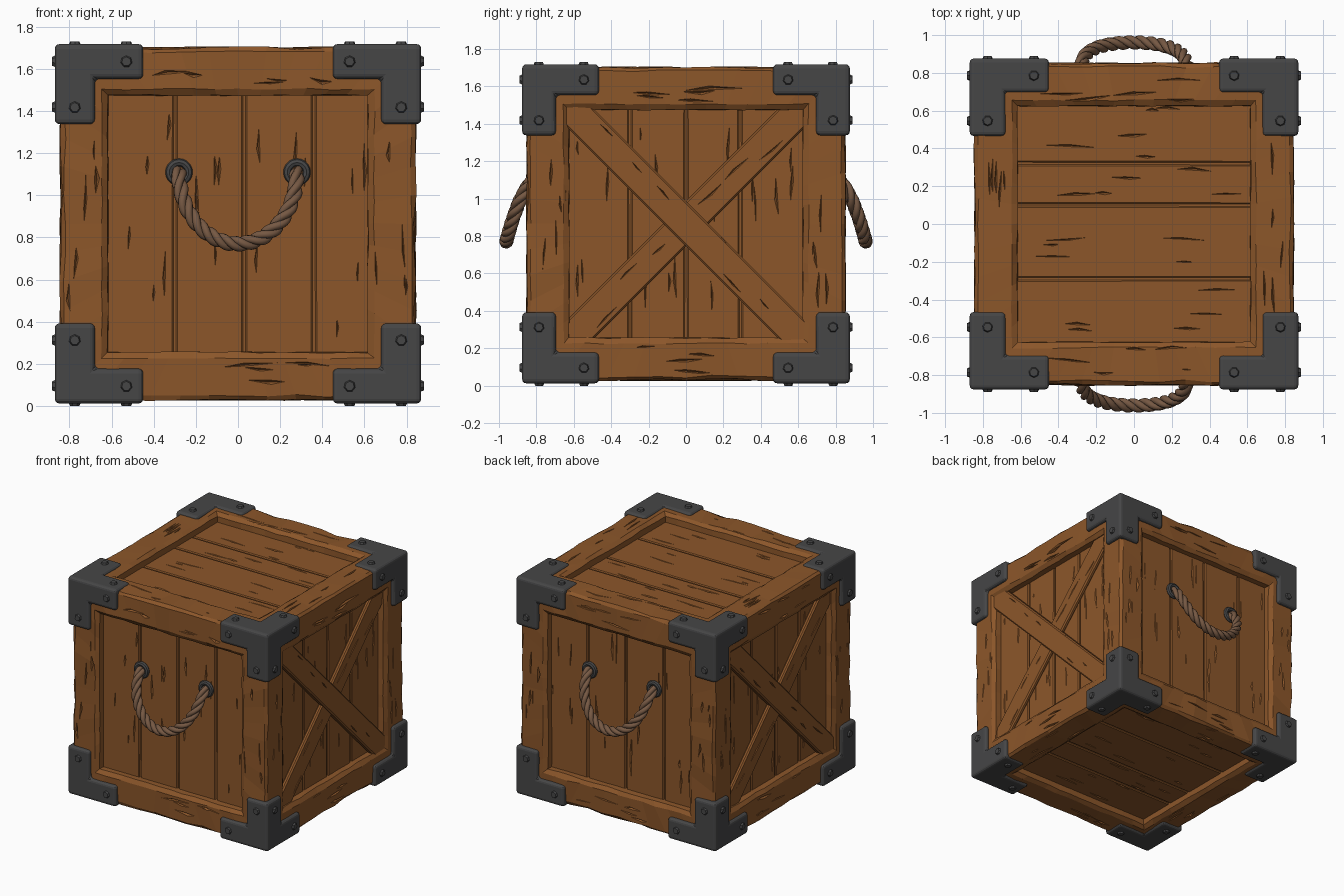
import bpy, bmesh, math, random
from mathutils import Matrix, Vector

random.seed(7)
rnd = random.uniform
if "Cube" in bpy.data.objects:
    bpy.data.objects.remove(bpy.data.objects["Cube"])

MID = 0.865                              # height of the crate centre
HALF = Vector((0.845, 0.853, 0.838))     # half size of the timber frame
METAL = Vector((0.870, 0.876, 0.853))    # half size over the brackets
DEPTH = 0.065                            # recess of the planks
OPEN = 0.64                              # half size of the plank panels


def material(name, rgb, roughness=0.8):
    m = bpy.data.materials.new(name)
    m.use_nodes = True
    m.diffuse_color = (*rgb, 1)
    node = m.node_tree.nodes["Principled BSDF"]
    node.inputs["Base Color"].default_value = (*rgb, 1)
    node.inputs["Roughness"].default_value = roughness
    return m


wood = material("brown wood", (0.262, 0.094, 0.023))
iron = material("dark iron", (0.061, 0.061, 0.062), 0.6)
hemp = material("rope brown", (0.18, 0.098, 0.056))


def finish(name, bm, mat, bevel=0, segments=1):
    bmesh.ops.recalc_face_normals(bm, faces=bm.faces)
    mesh = bpy.data.meshes.new(name)
    bm.to_mesh(mesh)
    bm.free()
    mesh.materials.append(mat)
    ob = bpy.data.objects.new(name, mesh)
    ob.location.z = MID
    bpy.context.collection.objects.link(ob)
    if bevel:
        mod = ob.modifiers.new("bevel", "BEVEL")
        mod.width, mod.segments = bevel, segments
    return ob


def carve(ob, bm):
    """Cut the splits collected in bm out of a wooden part."""
    cutter = finish(ob.name + "_split_cutter", bm, wood)
    cutter.hide_render = True
    cutter.hide_set(True)
    mod = ob.modifiers.new("splits", "BOOLEAN")
    mod.object, mod.operation, mod.solver, mod.use_self = cutter, "DIFFERENCE", "EXACT", True


def split(bm, frame, u, v, w, turn, length, width, depth):
    """Crooked, tapering wedge that opens a split along the grain."""
    m = frame @ Matrix.Translation((u, v, w)) @ Matrix.Rotation(turn, 4, "Z")
    bend = rnd(-0.7, 0.7) * width
    outline = ((-0.5, 0), (0.05, bend - width / 2), (0.5, bend / 2), (-0.1, bend + width / 2))
    rim = [bm.verts.new(m @ Vector((x * length, y, 0.008))) for x, y in outline]
    apex = bm.verts.new(m @ Vector((0, bend, -depth)))
    bm.faces.new(rim)
    for a, b in zip(rim, rim[1:] + rim[:1]):
        bm.faces.new((b, a, apex))


def box(bm, frame, centre, size, turn=0):
    m = frame @ Matrix.Translation(centre) @ Matrix.Rotation(turn, 4, "Z")
    bmesh.ops.create_cube(bm, size=1, matrix=m @ Matrix.Diagonal((*size, 1)))


def side_frame(u, v):
    """Local axes of one crate side; origin in the middle of its outer face."""
    u, v = Vector(u), Vector(v)
    n = u.cross(v)
    m = Matrix((u, v, n)).transposed().to_4x4()
    m.translation = Vector(n[i] * HALF[i] for i in range(3))
    return m


X, Y, Z = (1, 0, 0), (0, 1, 0), (0, 0, 1)
NX, NY = (-1, 0, 0), (0, -1, 0)
FRONT_SEAMS, SIDE_SEAMS, TOP_SEAMS = (-0.3, 0.03, 0.36), (-0.3, 0, 0.29), (-0.29, 0.1, 0.32)
SIDES = {
    "front": (side_frame(X, Z), FRONT_SEAMS),
    "back": (side_frame(NX, Z), FRONT_SEAMS),
    "left": (side_frame(Y, Z), SIDE_SEAMS),
    "right": (side_frame(NY, Z), SIDE_SEAMS),
    "top": (side_frame(Y, NX), TOP_SEAMS),
    "bottom": (side_frame(NY, NX), TOP_SEAMS),
}
UP = math.pi / 2

# Timber frame: block with a mitred, chamfered and recessed opening on every side
bm = bmesh.new()
bmesh.ops.create_cube(bm, size=2, matrix=Matrix.Diagonal((*HALF, 1)))
bmesh.ops.bevel(bm, geom=bm.edges[:], offset=0.018, segments=1, affect="EDGES")
panels = [f for f in bm.faces if f.calc_area() > 1]
for inset, depth in ((0.18, 0), (0.03, -0.02), (0.002, 0.008 - DEPTH)):
    bmesh.ops.inset_individual(bm, faces=panels, thickness=inset, depth=depth,
                               use_even_offset=True)
long_edges = [e for e in bm.edges if e.calc_length() > 1]
bmesh.ops.subdivide_edges(bm, edges=long_edges, cuts=11, use_grid_fill=True)
# Worn, uneven edges
for v in bm.verts:
    reach = sorted(abs(v.co[i]) / HALF[i] for i in range(3))
    if reach[2] > 0.95:
        v.co += Vector(rnd(-0.004, 0.004) for _ in range(3))
    if reach[1] > 0.95:
        v.co *= 1 - random.choice((0, 0, 0.003, 0.009))
timber = finish("timber_frame", bm, wood)

# Splits along the beams
cuts = bmesh.new()
for frame, seams in SIDES.values():
    for s in (-1, 1):
        for _ in range(5):
            split(cuts, frame, s * rnd(0.65, 0.81), rnd(-0.4, 0.4), 0,
                  UP + rnd(-0.1, 0.1), rnd(0.12, 0.4), rnd(0.014, 0.032), 0.016)
            split(cuts, frame, rnd(-0.4, 0.4), s * rnd(0.65, 0.8), 0,
                  rnd(-0.1, 0.1), rnd(0.12, 0.4), rnd(0.014, 0.032), 0.016)
carve(timber, cuts)

# Planks behind each opening
for name, (frame, seams) in SIDES.items():
    bm, cuts = bmesh.new(), bmesh.new()
    edges = (-OPEN, *seams, OPEN)
    for a, b in zip(edges, edges[1:]):
        box(bm, frame, ((a + b) / 2, 0, -DEPTH - 0.02), (b - a - 0.012, 2 * OPEN, 0.04),
            rnd(-0.003, 0.003))
        for _ in range(5):
            split(cuts, frame, rnd(a + 0.03, b - 0.03), rnd(-0.5, 0.5), -DEPTH,
                  UP + rnd(-0.06, 0.06), rnd(0.12, 0.45), rnd(0.014, 0.032), 0.011)
    carve(finish(name + "_planks", bm, wood, 0.007), cuts)

# Crossed braces on the left and right sides
for name in ("left", "right"):
    frame = SIDES[name][0]
    for part, turn, drop in (("upper", -UP / 2, 0.012), ("lower", UP / 2, 0.03)):
        bm, cuts = bmesh.new(), bmesh.new()
        thick = DEPTH - drop
        box(bm, frame, (0, 0, -drop - thick / 2), (1.86, 0.17, thick), turn)
        for along in (-0.65, -0.4, -0.2, 0.2, 0.4, 0.6):
            p = Matrix.Rotation(turn, 2) @ Vector((along, rnd(-0.07, 0.07)))
            split(cuts, frame, p.x, p.y, -drop, turn + rnd(-0.08, 0.08),
                  rnd(0.12, 0.35), rnd(0.012, 0.025), 0.012)
        carve(finish(f"{name}_{part}_brace", bm, wood, 0.01), cuts)

# Iron corner brackets: a corner block with an arm along each axis, plus bolts
WIDTH = Vector((0.19, 0.18, 0.165))
ARM = Vector((0.42, 0.41, 0.38))
brackets, bolts = bmesh.new(), bmesh.new()
for sx in (-1, 1):
    for sy in (-1, 1):
        for sz in (-1, 1):
            flip = Matrix.Diagonal((sx, sy, sz, 1))
            made = bmesh.ops.create_cube(brackets, size=1, matrix=Matrix.Translation(
                METAL - WIDTH / 2) @ Matrix.Diagonal((*WIDTH, 1)))["verts"]
            block = {f for v in made for f in v.link_faces}
            for f in block:
                f.normal_update()
            corner = set(made)
            for f in [f for f in block if sum(f.normal) < 0]:
                axis = max(range(3), key=lambda i: -f.normal[i])
                tip = bmesh.ops.extrude_discrete_faces(brackets, faces=[f])["faces"][0]
                for v in tip.verts:
                    v.co[axis] -= ARM[axis] - WIDTH[axis]
                corner.update(tip.verts)
            bmesh.ops.transform(brackets, matrix=flip, verts=list(corner))
            for k in range(3):
                for arm in {0, 1, 2} - {k}:
                    p = METAL - WIDTH / 2
                    p[arm] = METAL[arm] - ARM[arm] + 0.08
                    p[k] = METAL[k]
                    n = Vector((0, 0, 0))
                    n[k] = 1
                    p, n = flip @ p, flip @ n
                    bmesh.ops.create_cone(
                        bolts, cap_ends=True, segments=7, radius1=0.034, radius2=0.022,
                        depth=0.026, matrix=Matrix.Translation(p)
                        @ n.to_track_quat("Z", "Y").to_matrix().to_4x4())
bmesh.ops.remove_doubles(brackets, verts=brackets.verts, dist=0.0005)
finish("corner_brackets", brackets, iron, 0.022, 3)
finish("bracket_bolts", bolts, iron)

# Rope handles: three twisted strands hanging between two iron eyelets
GRIP, HANG = 0.28, 0.245


def rope_path(t):
    s = max(math.sin(math.pi * t), 0)
    return Vector((-GRIP * math.cos(math.pi * t), -0.78 - 0.181 * s ** 0.5, HANG - 0.34 * s))


def rope_handle(name, spin):
    data = bpy.data.curves.new(name, "CURVE")
    data.dimensions = "3D"
    data.bevel_depth, data.bevel_resolution, data.use_fill_caps = 0.019, 2, True
    data.materials.append(hemp)
    steps, turns = 130, 5
    pts = [rope_path(i / steps) for i in range(steps + 1)]
    for strand in range(3):
        spline = data.splines.new("POLY")
        spline.points.add(steps)
        side = Vector(X)
        for i, p in enumerate(pts):
            t = (pts[min(i + 1, steps)] - pts[max(i - 1, 0)]).normalized()
            side = (side - t * side.dot(t)).normalized()
            a = math.tau * (turns * i / steps + strand / 3)
            q = p + 0.019 * (side * math.cos(a) + t.cross(side) * math.sin(a))
            spline.points[i].co = (*q, 1)
        spline.use_smooth = True
    ob = bpy.data.objects.new(name, data)
    ob.location.z, ob.rotation_euler.z = MID, spin
    bpy.context.collection.objects.link(ob)


for side, spin in (("front", 0), ("back", math.pi)):
    rope_handle(side + "_rope_handle", spin)
    for label, x in (("left", GRIP), ("right", -GRIP)):
        spot = Matrix.Rotation(spin, 4, "Z") @ Vector((x, -HALF.y + DEPTH - 0.006, HANG))
        bpy.ops.mesh.primitive_torus_add(
            major_radius=0.046, minor_radius=0.019, major_segments=20, minor_segments=8,
            location=spot + Vector((0, 0, MID)), rotation=(math.pi / 2, 0, 0))
        ring = bpy.context.object
        ring.name = f"{side}_{label}_eyelet"
        ring.data.materials.append(iron)
        bpy.ops.object.shade_smooth_by_angle()
